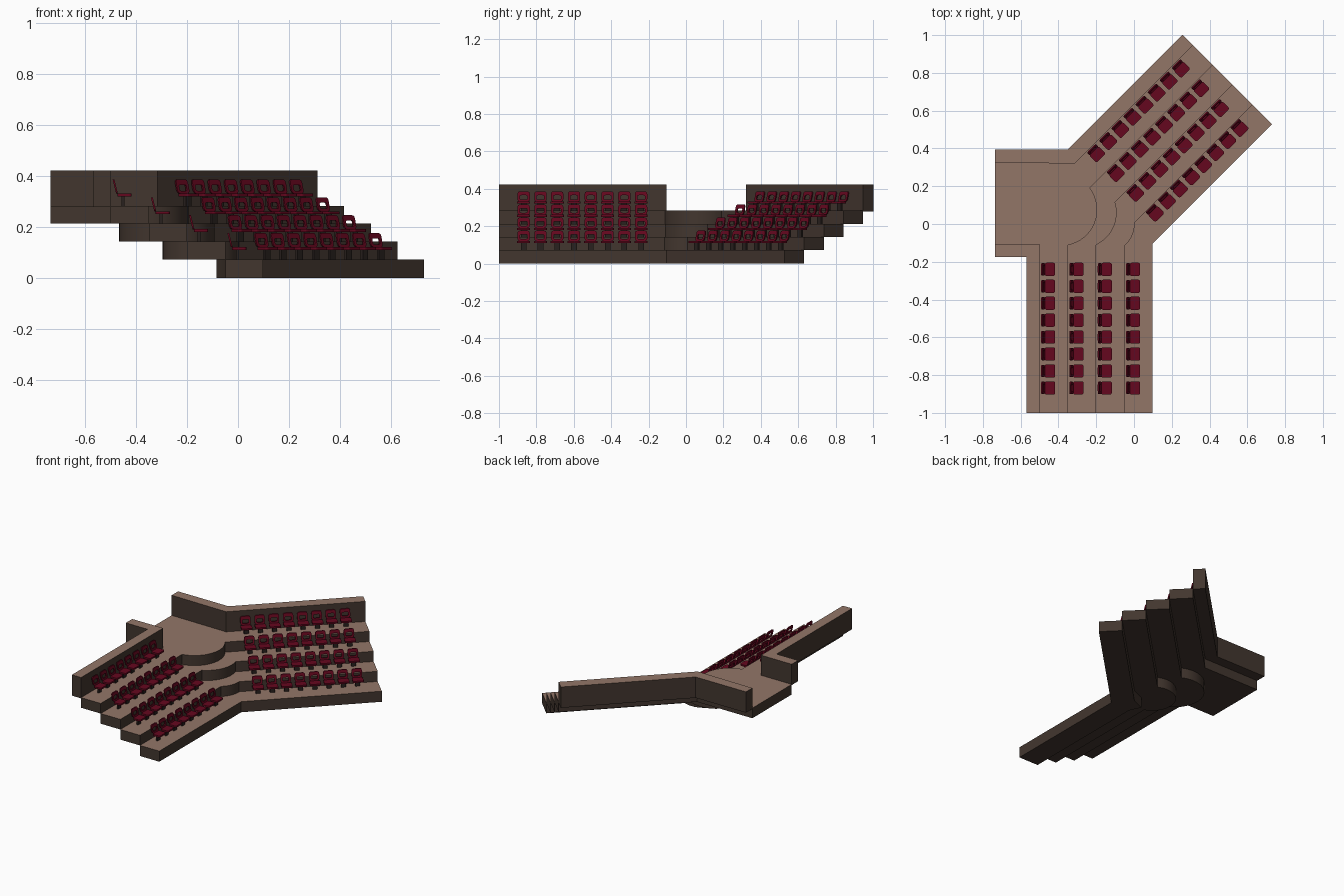
import bpy, bmesh, math
from mathutils import Matrix

if "Cube" in bpy.data.objects:
    bpy.data.objects.remove(bpy.data.objects["Cube"])

def material(name, col):
    m = bpy.data.materials.new(name)
    m.diffuse_color = (*col, 1)
    m.use_nodes = True
    m.node_tree.nodes["Principled BSDF"].inputs["Base Color"].default_value = m.diffuse_color
    return m

BROWN = material("light_brown_floor", (0.29, 0.18, 0.137))
SIDE = material("dark_brown_riser", (0.055, 0.037, 0.028))
RED = material("seat_red", (0.13, 0.002, 0.013))
DARK = material("dark_metal", (0.022, 0.015, 0.013))

END = 1.258              # far end of the angled wing lies on x + y = END
STEP = 0.07              # riser height

def end_pt(c):           # where the line y = x + c meets the far end
    return ((END - c) / 2, (END + c) / 2)

def prism(name, pts, z0, z1):
    bm = bmesh.new()
    face = bm.faces.new([bm.verts.new((x, y, z0)) for x, y in pts])
    up = bmesh.ops.extrude_face_region(bm, geom=[face])
    bmesh.ops.translate(bm, vec=(0, 0, z1 - z0),
                        verts=[g for g in up["geom"] if isinstance(g, bmesh.types.BMVert)])
    bmesh.ops.recalc_face_normals(bm, faces=bm.faces)
    for f in bm.faces:   # light tops, dark risers and undersides
        f.material_index = 0 if f.normal.z > 0.5 else 1
    me = bpy.data.meshes.new(name)
    bm.to_mesh(me)
    bm.free()
    me.materials.append(BROWN)
    me.materials.append(SIDE)
    ob = bpy.data.objects.new(name, me)
    bpy.context.collection.objects.link(ob)
    bpy.ops.object.select_all(action='DESELECT')
    ob.select_set(True)
    bpy.context.view_layer.objects.active = ob
    bpy.ops.object.shade_smooth_by_angle(angle=math.radians(30))
    return ob

def arc(disc, x, c, front, n=16):
    """Arc of a disc from the line x = x to the line y = x + c."""
    cx, cy, r = disc
    a0 = math.atan2(-math.sqrt(r * r - (x - cx) ** 2), x - cx)
    d = (cx + c - cy) / 2
    h = math.sqrt(r * r - 2 * d * d) / math.sqrt(2)
    a1 = math.atan2(d + h, -d + h)
    if not front:        # go round the rear side
        a1 -= 2 * math.pi
    return [(cx + r * math.cos(a0 + (a1 - a0) * i / n),
             cy + r * math.sin(a0 + (a1 - a0) * i / n)) for i in range(n + 1)]

# Wing edges: x for the straight wing, c for the angled wing
XS = [0.098, -0.05, -0.20, -0.35, -0.50]
CS = [-0.203, 0.005, 0.215, 0.425, 0.635]
DISCS = [None, (-0.147, 0.0, 0.15), (-0.28, 0.06, 0.188), (-0.385, 0.075, 0.19)]

# Stepped tiers, each with a rounded landing between the wings
for k in range(4):
    disc = DISCS[k]
    front = arc(disc, XS[k], CS[k], True) if disc else [(0.098, -0.105)]
    if k == 0:
        back = [(-0.05, -0.11), (-0.085, -0.03), (0.0, 0.005)]
    elif k < 3:
        back = arc(disc, XS[k + 1], CS[k + 1], False)
    else:
        back = [(-0.5, -0.105), (-0.735, -0.105), (-0.735, 0.325), (-0.31, 0.325)]
    pts = [(XS[k], -1)] + front + [end_pt(CS[k]), end_pt(CS[k + 1])] + back[::-1] + [(XS[k + 1], -1)]
    prism(f"tier_{k + 1}", pts, 0.003 + STEP * k if k else 0, 0.003 + STEP * (k + 1))

# Rear walls, standing level with the top tier
prism("straight_wing_wall", [(-0.735, -0.175), (-0.57, -0.175), (-0.57, -1), (-0.5, -1),
                             (-0.5, -0.105), (-0.735, -0.105)], 0.278, 0.422)
prism("angled_wing_wall", [(-0.735, 0.325), (-0.315, 0.32), end_pt(0.635), end_pt(0.745),
                           (-0.35, 0.395), (-0.735, 0.395)], 0.278, 0.422)

def box(bm, centre, size, mat, bevel=0):
    m = Matrix.Translation(centre) @ Matrix.Diagonal((*size, 1))
    vs = bmesh.ops.create_cube(bm, size=1, matrix=m)["verts"]
    for f in {f for v in vs for f in v.link_faces}:
        f.material_index = mat
    if bevel:            # round the upright corners
        es = {e for v in vs for e in v.link_edges
              if abs(e.verts[0].co.z - e.verts[1].co.z) > size[2] * 0.5}
        bmesh.ops.bevel(bm, geom=list(es), offset=bevel, segments=3, affect='EDGES', profile=0.5)

def ring(bm, thick, lean, n=20):
    """Rounded backrest frame with an opening, leaning back."""
    loops = []
    for w, h, zc, x in ((0.033, 0.028, 0.076, thick), (0.033, 0.028, 0.076, 0),
                        (0.02, 0.012, 0.071, 0), (0.02, 0.012, 0.071, thick)):
        loop = []
        for i in range(n):
            t = 2 * math.pi * (i + 0.5) / n
            c, s = math.cos(t), math.sin(t)
            y = w * math.copysign(abs(c) ** 0.4, c)
            z = zc + h * math.copysign(abs(s) ** 0.4, s)
            loop.append(bm.verts.new((x + (0.104 - z) * lean, y, z)))
        loops.append(loop)
    for a in range(4):
        p, q = loops[a], loops[(a + 1) % 4]
        for i in range(n):
            j = (i + 1) % n
            bm.faces.new((p[i], p[j], q[j], q[i]))

# One seat facing +x, shared by all places
bm = bmesh.new()
box(bm, (0.047, 0, 0.043), (0.056, 0.07, 0.011), 0, 0.01)       # pad
ring(bm, 0.007, 0.25)                                           # backrest
box(bm, (0.04, 0, 0.019), (0.012, 0.03, 0.038), 1)              # pedestal
bmesh.ops.recalc_face_normals(bm, faces=bm.faces)
seat = bpy.data.meshes.new("seat")
bm.to_mesh(seat)
bm.free()
seat.materials.append(RED)
seat.materials.append(DARK)

# Seat rows on both wings
for row in range(4):
    z = 0.283 - STEP * row
    for i in range(8):
        places = (("straight", (-0.492 + 0.15 * row, -0.24 - 0.0897 * i, z), 0),
                  ("angled", (-0.2265 + 0.1035 * row + 0.064 * i,
                              0.4015 - 0.105 * row + 0.064 * i, z), -math.pi / 4))
        for wing, loc, rot in places:
            ob = bpy.data.objects.new(f"{wing}_wing_seat_{row + 1}_{i + 1}", seat)
            ob.location = loc
            ob.rotation_euler.z = rot
            bpy.context.collection.objects.link(ob)
